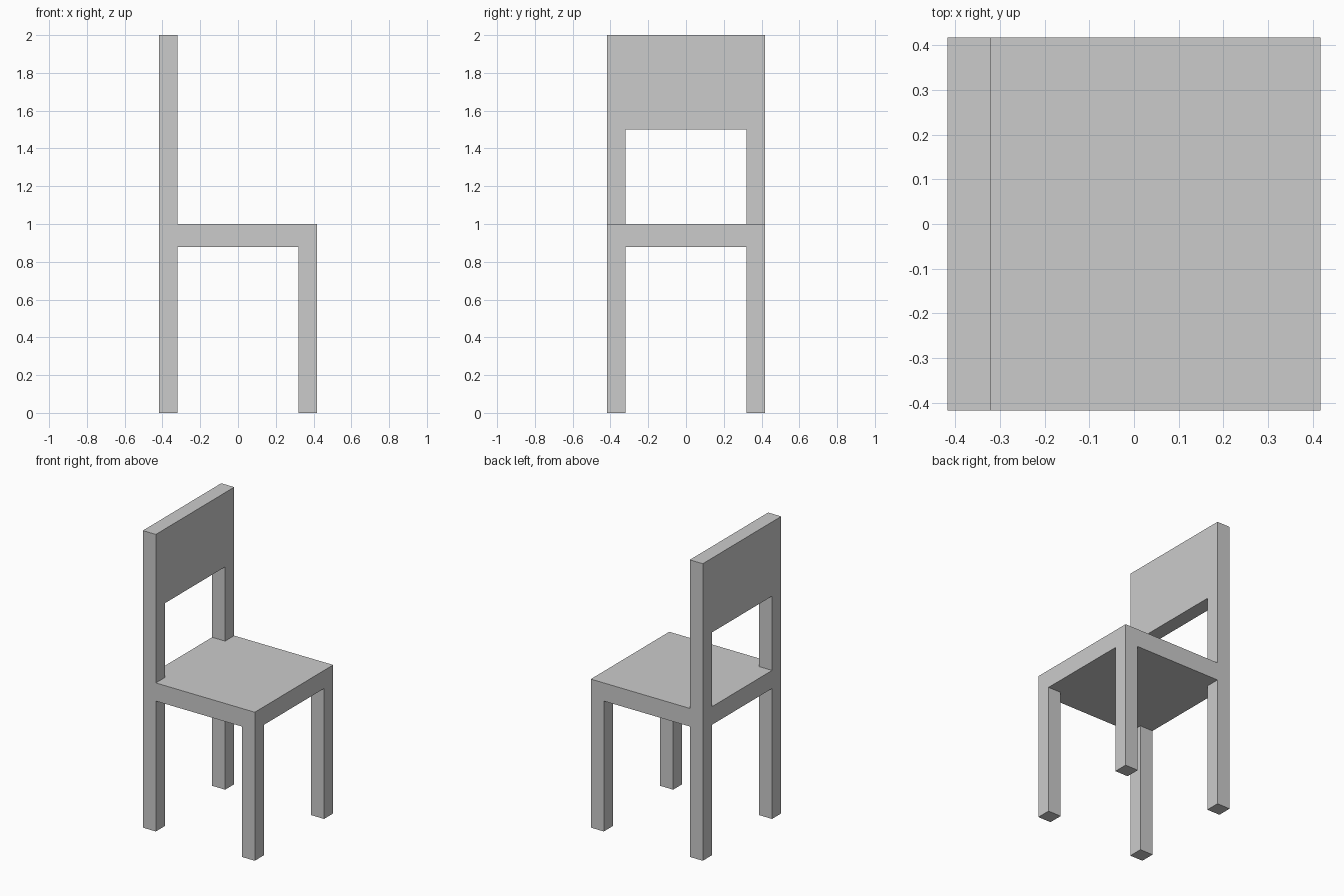
import bpy, bmesh
from mathutils import Vector

if "Cube" in bpy.data.objects:
    bpy.data.objects.remove(bpy.data.objects["Cube"])

OUT, IN = 0.417, 0.32          # outer edge and inner edge of legs
SEAT_BOTTOM, SEAT_TOP = 0.878, 1.0
PANEL_BOTTOM, TOP = 1.5, 2.0

bm = bmesh.new()


def extrude_to(face, z):
    """Extrude a horizontal face to height z, return the new end face."""
    new = bmesh.ops.extrude_discrete_faces(bm, faces=[face])["faces"][0]
    for v in new.verts:
        v.co.z = z
    return new


def corners(z, test):
    """Horizontal corner cells of the seat at height z."""
    bm.normal_update()
    found = []
    for f in bm.faces:
        c = f.calc_center_median()
        if (abs(f.normal.z) > 0.9 and abs(c.z - z) < 1e-4
                and abs(c.x) > IN and abs(c.y) > IN and test(c)):
            found.append(f)
    return found


# Seat: a slab cut into 3 x 3 cells so legs and posts grow from its corners
bmesh.ops.create_cube(bm, size=1)
for v in bm.verts:
    v.co = Vector((v.co.x * 2 * OUT, v.co.y * 2 * OUT,
                   SEAT_TOP if v.co.z > 0 else SEAT_BOTTOM))
for axis in (Vector((1, 0, 0)), Vector((0, 1, 0))):
    for side in (-IN, IN):
        bmesh.ops.bisect_plane(bm, geom=bm.verts[:] + bm.edges[:] + bm.faces[:],
                               plane_co=axis * side, plane_no=axis)

# Four legs
for f in corners(SEAT_BOTTOM, lambda c: True):
    extrude_to(f, 0)

# Two back posts, in two stages so the panel can join the upper stage
for f in corners(SEAT_TOP, lambda c: c.x < 0):
    extrude_to(extrude_to(f, PANEL_BOTTOM), TOP)

# Back panel bridging the facing sides of the posts
bm.normal_update()
inner = [f for f in bm.faces
         if abs(f.normal.y) > 0.9 and f.calc_center_median().z > PANEL_BOTTOM
         and abs(f.calc_center_median().y) < IN + 0.01]
rim = [e for f in inner for e in f.edges]
bmesh.ops.delete(bm, geom=inner, context='FACES_ONLY')
bmesh.ops.bridge_loops(bm, edges=rim)

# Merge coplanar cells into clean flat faces
bmesh.ops.recalc_face_normals(bm, faces=bm.faces[:])
bmesh.ops.dissolve_limit(bm, angle_limit=0.01, verts=bm.verts[:], edges=bm.edges[:])

mesh = bpy.data.meshes.new("chair")
bm.to_mesh(mesh)
bm.free()
bpy.context.collection.objects.link(bpy.data.objects.new("chair", mesh))
